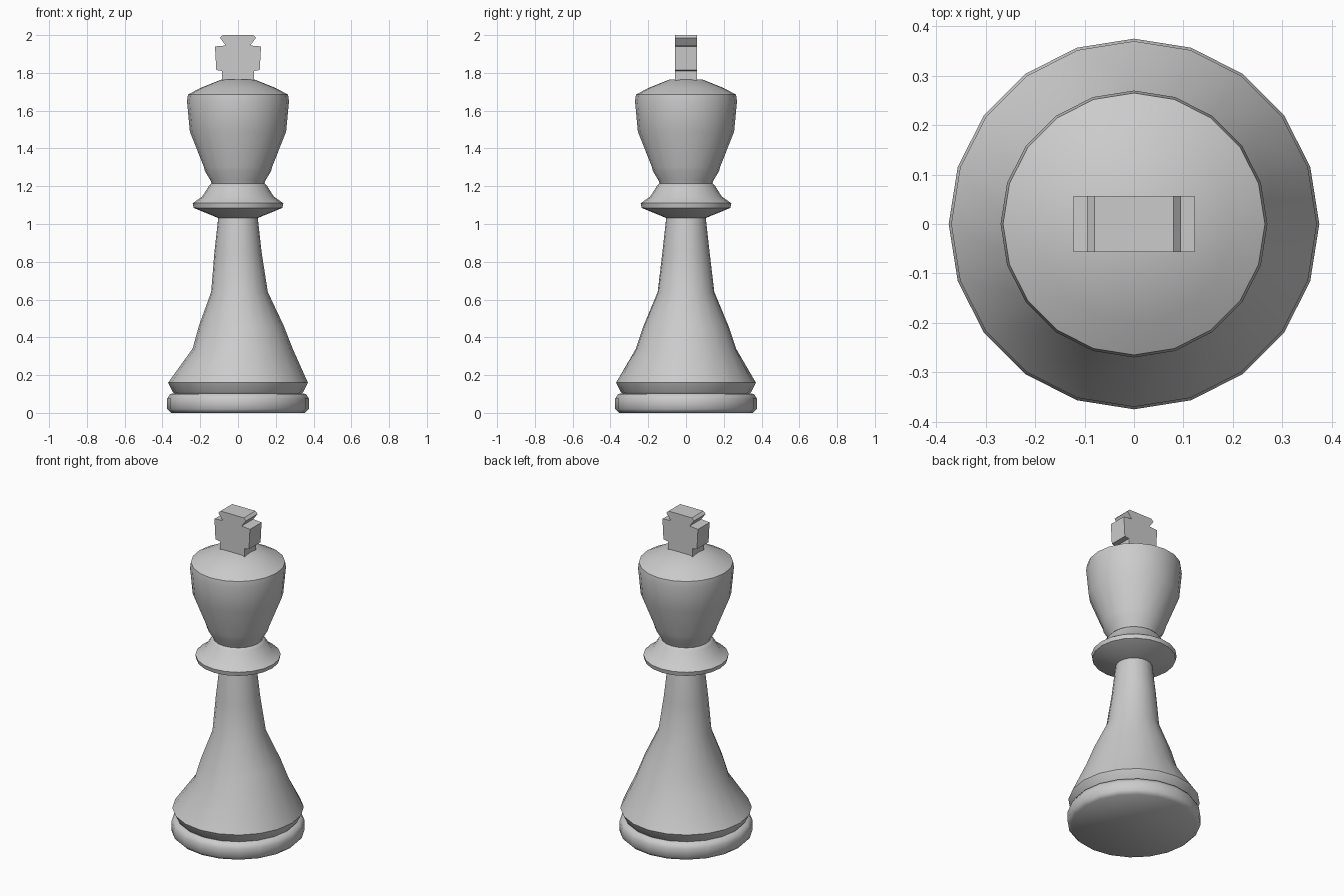
import bpy
import bmesh
from math import cos, sin, pi, radians

if "Cube" in bpy.data.objects:
    bpy.data.objects.remove(bpy.data.objects["Cube"])

SIDES = 20

grey = bpy.data.materials.new("plain grey")
grey.use_nodes = True
grey.diffuse_color = (0.6, 0.6, 0.6, 1)
grey.node_tree.nodes["Principled BSDF"].inputs["Base Color"].default_value = (0.6, 0.6, 0.6, 1)


def finish(name, bm, angle):
    bmesh.ops.recalc_face_normals(bm, faces=bm.faces)
    mesh = bpy.data.meshes.new(name)
    bm.to_mesh(mesh)
    bm.free()
    mesh.materials.append(grey)
    obj = bpy.data.objects.new(name, mesh)
    bpy.context.collection.objects.link(obj)
    bpy.ops.object.select_all(action="DESELECT")
    obj.select_set(True)
    bpy.context.view_layer.objects.active = obj
    bpy.ops.object.shade_smooth_by_angle(angle=radians(angle))
    return obj


def lathe(name, profile, angle=50):
    """Turn (radius, height) points into a capped solid."""
    bm = bmesh.new()
    rings = []
    for r, z in profile:
        rings.append([bm.verts.new((r * cos(2 * pi * i / SIDES), r * sin(2 * pi * i / SIDES), z))
                      for i in range(SIDES)])
    for low, high in zip(rings, rings[1:]):
        for i in range(SIDES):
            j = (i + 1) % SIDES
            bm.faces.new((low[i], low[j], high[j], high[i]))
    bm.faces.new(rings[0])
    bm.faces.new(rings[-1])
    return finish(name, bm, angle)


# Foot disc
lathe("base", [(0.355, 0), (0.375, 0.02), (0.375, 0.075), (0.36, 0.1), (0.33, 0.105)])

# Flared skirt and tapering stem, facets slightly uneven as if carved
stem = lathe("stem", [(0.33, 0.095), (0.345, 0.11), (0.37, 0.16), (0.265, 0.34),
                      (0.225, 0.46), (0.15, 0.64), (0.125, 0.85), (0.105, 1.03), (0.1, 1.06)])
for v in stem.data.vertices:
    if 0.3 < v.co.z < 0.7:
        grow = 1 + 0.07 * v.co.x / 0.2
        v.co.x *= grow
        v.co.y *= grow

# Collar
lathe("collar", [(0.1, 1.03), (0.235, 1.085), (0.24, 1.11), (0.19, 1.145), (0.155, 1.2),
                 (0.135, 1.22)])

# Head on a flared neck
lathe("head", [(0.135, 1.2), (0.145, 1.23), (0.175, 1.28), (0.18, 1.3), (0.255, 1.49),
               (0.27, 1.65), (0.265, 1.685), (0.2, 1.72), (0.088, 1.765)])

# Cross finial, a mirrored outline given thickness
half = [(0.085, 1.75), (0.085, 1.81), (0.115, 1.815), (0.122, 1.94), (0.065, 1.945),
        (0.095, 1.985), (0.08, 2.0)]
outline = half + [(-x, z) for x, z in reversed(half)]
bm = bmesh.new()
front = bm.faces.new([bm.verts.new((x, -0.057, z)) for x, z in outline])
back = bmesh.ops.extrude_face_region(bm, geom=[front])["geom"]
bmesh.ops.translate(bm, vec=(0, 0.114, 0),
                    verts=[g for g in back if isinstance(g, bmesh.types.BMVert)])
finish("cross", bm, 30)
